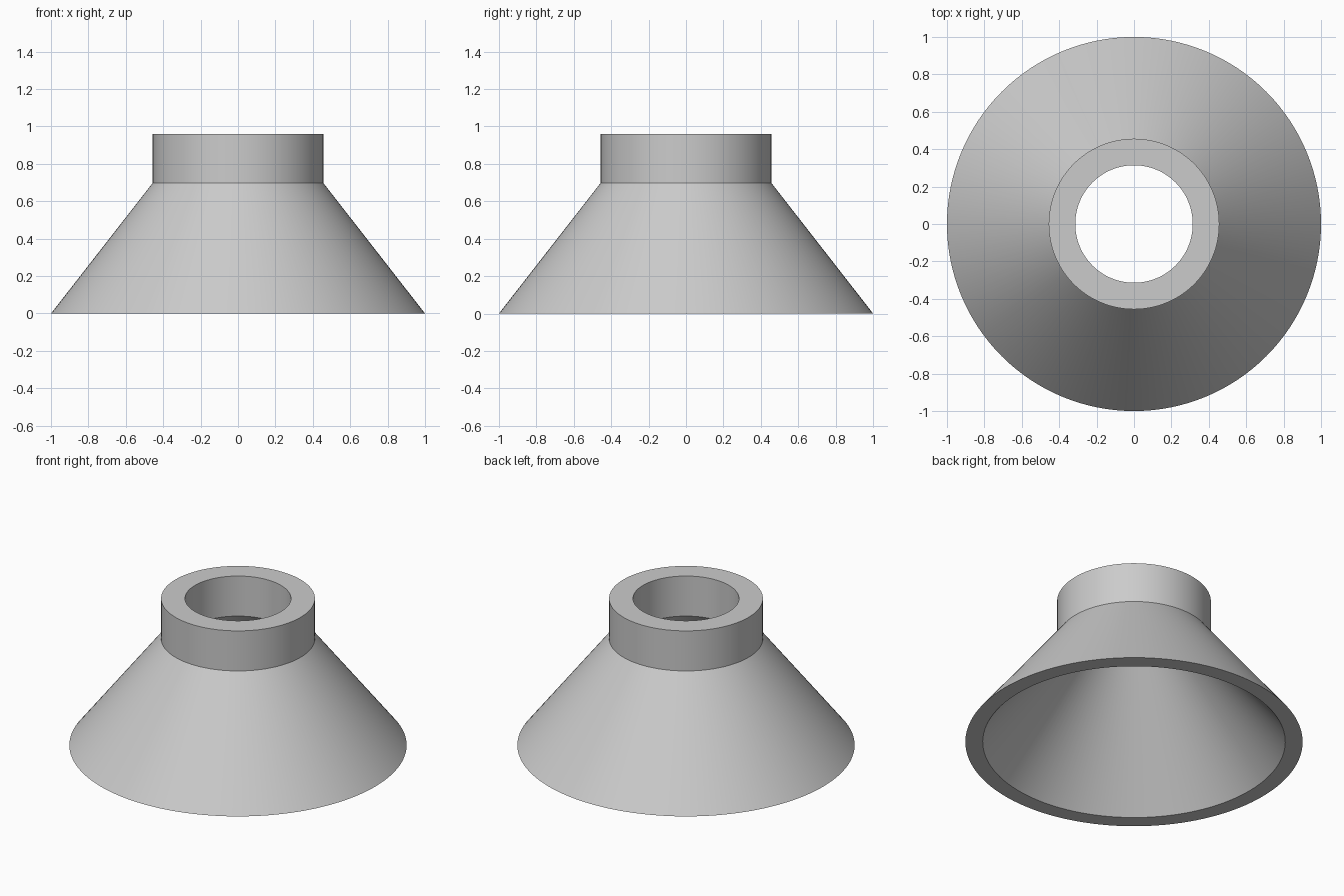
import bpy, bmesh, math
from mathutils import Vector

SEGMENTS = 128

cube = bpy.data.objects.get("Cube")
if cube:
    bpy.data.objects.remove(cube, do_unlink=True)

# Plain grey material
grey = bpy.data.materials.new("light_grey")
grey.use_nodes = True
colour = (0.6, 0.6, 0.6, 1)
grey.diffuse_color = colour
grey.node_tree.nodes["Principled BSDF"].inputs["Base Color"].default_value = colour


def lathe(name, profile):
    """Spin a closed (radius, height) profile around the z axis."""
    bm = bmesh.new()
    verts = [bm.verts.new((r, 0, z)) for r, z in profile]
    edges = [bm.edges.new((v, verts[i - 1])) for i, v in enumerate(verts)]
    bmesh.ops.spin(bm, geom=verts + edges, cent=Vector(), axis=(0, 0, 1),
                   angle=math.tau, steps=SEGMENTS, use_merge=True)
    bmesh.ops.remove_doubles(bm, verts=bm.verts, dist=1e-5)
    bmesh.ops.recalc_face_normals(bm, faces=bm.faces)
    mesh = bpy.data.meshes.new(name)
    bm.to_mesh(mesh)
    bm.free()
    mesh.materials.append(grey)
    obj = bpy.data.objects.new(name, mesh)
    bpy.context.collection.objects.link(obj)
    bpy.ops.object.select_all(action="DESELECT")
    obj.select_set(True)
    bpy.context.view_layer.objects.active = obj
    bpy.ops.object.shade_smooth_by_angle(angle=math.radians(25))
    return obj


# Hollow cone with a cylindrical collar, one continuous wall
lathe("flared_collar", [
    (1.0, 0), (0.456, 0.698), (0.456, 0.96),     # outer wall
    (0.314, 0.96), (0.314, 0.698), (0.897, 0),   # bore and inner cone
])
